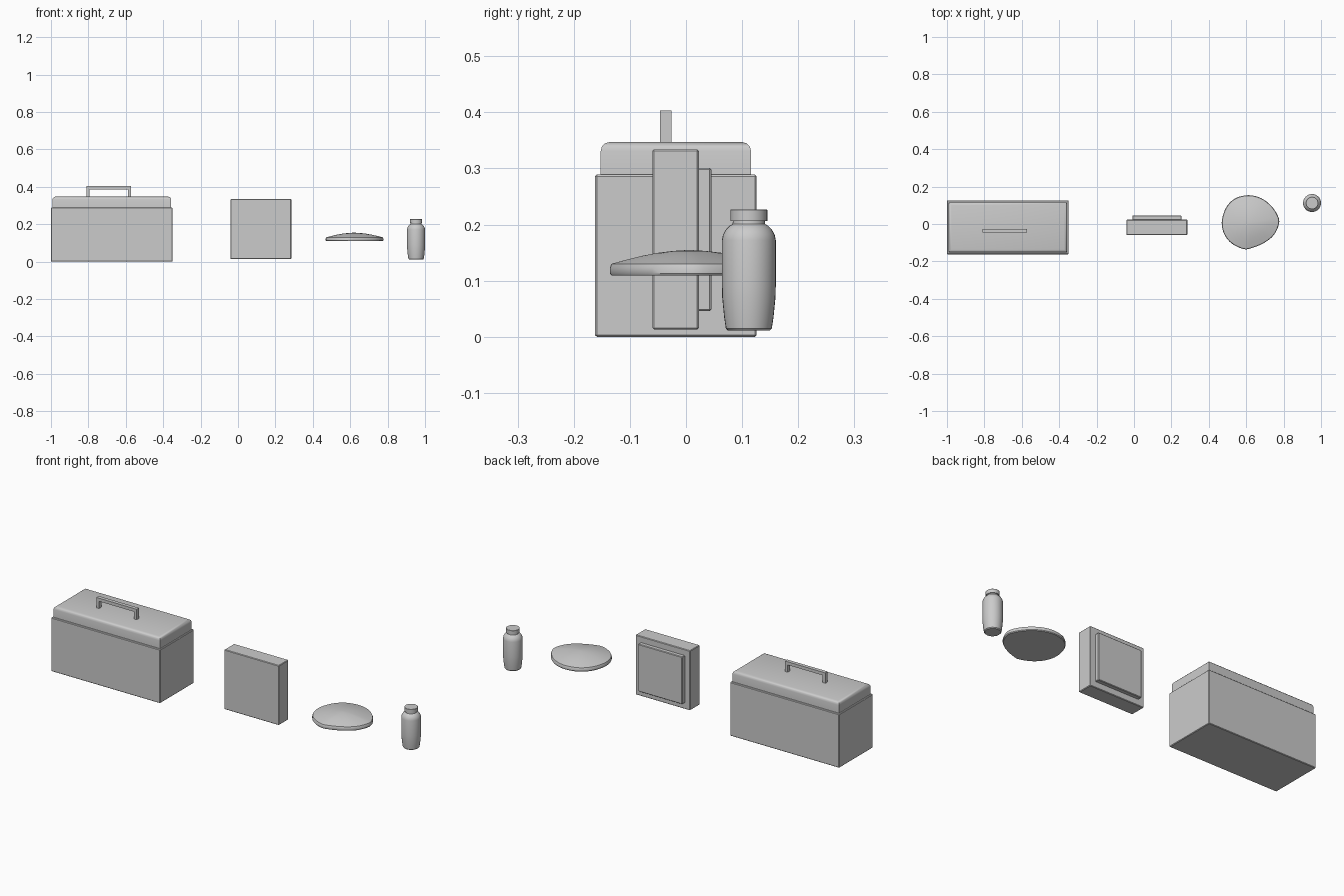
import bpy, bmesh, math
from mathutils import Vector

if "Cube" in bpy.data.objects:
    bpy.data.objects.remove(bpy.data.objects["Cube"])


def finish(bm, name, smooth=True):
    bmesh.ops.recalc_face_normals(bm, faces=bm.faces[:])
    me = bpy.data.meshes.new(name)
    bm.to_mesh(me)
    bm.free()
    ob = bpy.data.objects.new(name, me)
    bpy.context.collection.objects.link(ob)
    if smooth:
        bpy.ops.object.select_all(action='DESELECT')
        ob.select_set(True)
        bpy.context.view_layer.objects.active = ob
        bpy.ops.object.shade_smooth_by_angle(angle=math.radians(35))
    return ob


def box(name, lo, hi, bevel=0.0, segments=2, top_only=False):
    bm = bmesh.new()
    bmesh.ops.create_cube(bm, size=1)
    for v in bm.verts:
        v.co = Vector([(a + b) / 2 + c * (b - a) for a, b, c in zip(lo, hi, v.co)])
    if bevel:
        edges = [e for e in bm.edges
                 if not top_only or all(v.co.z > hi[2] - 1e-5 for v in e.verts)]
        bmesh.ops.bevel(bm, geom=edges, offset=bevel, segments=segments,
                        profile=0.5, affect='EDGES')
    return finish(bm, name)


def skin(name, rings):
    """Join closed rings of points and cap both ends."""
    bm = bmesh.new()
    loops = [[bm.verts.new(p) for p in ring] for ring in rings]
    n = len(loops[0])
    for a, b in zip(loops, loops[1:]):
        for i in range(n):
            j = (i + 1) % n
            bm.faces.new((a[i], a[j], b[j], b[i]))
    bm.faces.new(loops[0])
    bm.faces.new(loops[-1])
    return finish(bm, name)


def lathe(name, cx, cy, profile, n=32):
    return skin(name, [[(cx + r * math.cos(math.tau * i / n),
                         cy + r * math.sin(math.tau * i / n), z) for i in range(n)]
                       for r, z in profile])


# Large case: body, lid with rounded top edges
box("case_body", (-1.0, -0.162, 0), (-0.35, 0.126, 0.289), 0.003, 1)
box("case_lid", (-0.992, -0.152, 0.28), (-0.357, 0.116, 0.347), 0.016, 3, top_only=True)

# Carry handle, a square-section bracket
outline = [(-0.811, 0.342), (-0.811, 0.403), (-0.571, 0.403), (-0.571, 0.342),
           (-0.587, 0.342), (-0.587, 0.386), (-0.795, 0.386), (-0.795, 0.342)]
bm = bmesh.new()
face = bm.faces.new([bm.verts.new((x, -0.046, z)) for x, z in outline])
ext = bmesh.ops.extrude_face_region(bm, geom=[face])
bmesh.ops.translate(bm, vec=(0, 0.02, 0),
                    verts=[g for g in ext["geom"] if isinstance(g, bmesh.types.BMVert)])
finish(bm, "case_handle", smooth=False)

# Upright square block with a raised back panel
box("square_block", (-0.04, -0.06, 0.013), (0.285, 0.023, 0.334), 0.003, 1)
box("back_panel", (-0.009, 0.015, 0.046), (0.253, 0.045, 0.301), 0.003, 1)

# Irregular domed disc: smooth closed outline scaled inwards
pts = [(0.469, 0.008), (0.49, 0.084), (0.539, 0.136), (0.612, 0.154), (0.68, 0.138),
       (0.735, 0.096), (0.77, 0.042), (0.775, 0.0), (0.747, -0.06), (0.692, -0.103),
       (0.628, -0.129), (0.586, -0.134), (0.525, -0.106), (0.484, -0.058)]
pts = [Vector(p) for p in pts]
curve = []
for i in range(len(pts)):
    p0, p1, p2, p3 = (pts[(i + k) % len(pts)] for k in (-1, 0, 1, 2))
    for t in (0, 0.25, 0.5, 0.75):
        curve.append(0.5 * (2 * p1 + (p2 - p0) * t + (2 * p0 - 5 * p1 + 4 * p2 - p3) * t * t
                            + (3 * p1 - p0 - 3 * p2 + p3) * t ** 3))
mid = Vector((0.62, 0.005))
sections = [(0.98, 0.109), (1.0, 0.113), (1.0, 0.123), (0.98, 0.130), (0.8, 0.137),
            (0.6, 0.144), (0.4, 0.1495), (0.2, 0.153), (0.03, 0.1545)]
skin("domed_disc", [[(*(mid + (p - mid) * s), z) for p in curve] for s, z in sections])

# Small bottle and its cap
lathe("bottle_body", 0.952, 0.112,
      [(0.037, 0.011), (0.041, 0.015), (0.044, 0.035), (0.0475, 0.07), (0.048, 0.09),
       (0.048, 0.172), (0.046, 0.182), (0.041, 0.191), (0.034, 0.198), (0.029, 0.201),
       (0.028, 0.21)])
lathe("bottle_cap", 0.952, 0.112,
      [(0.033, 0.206), (0.033, 0.226), (0.032, 0.227)])
